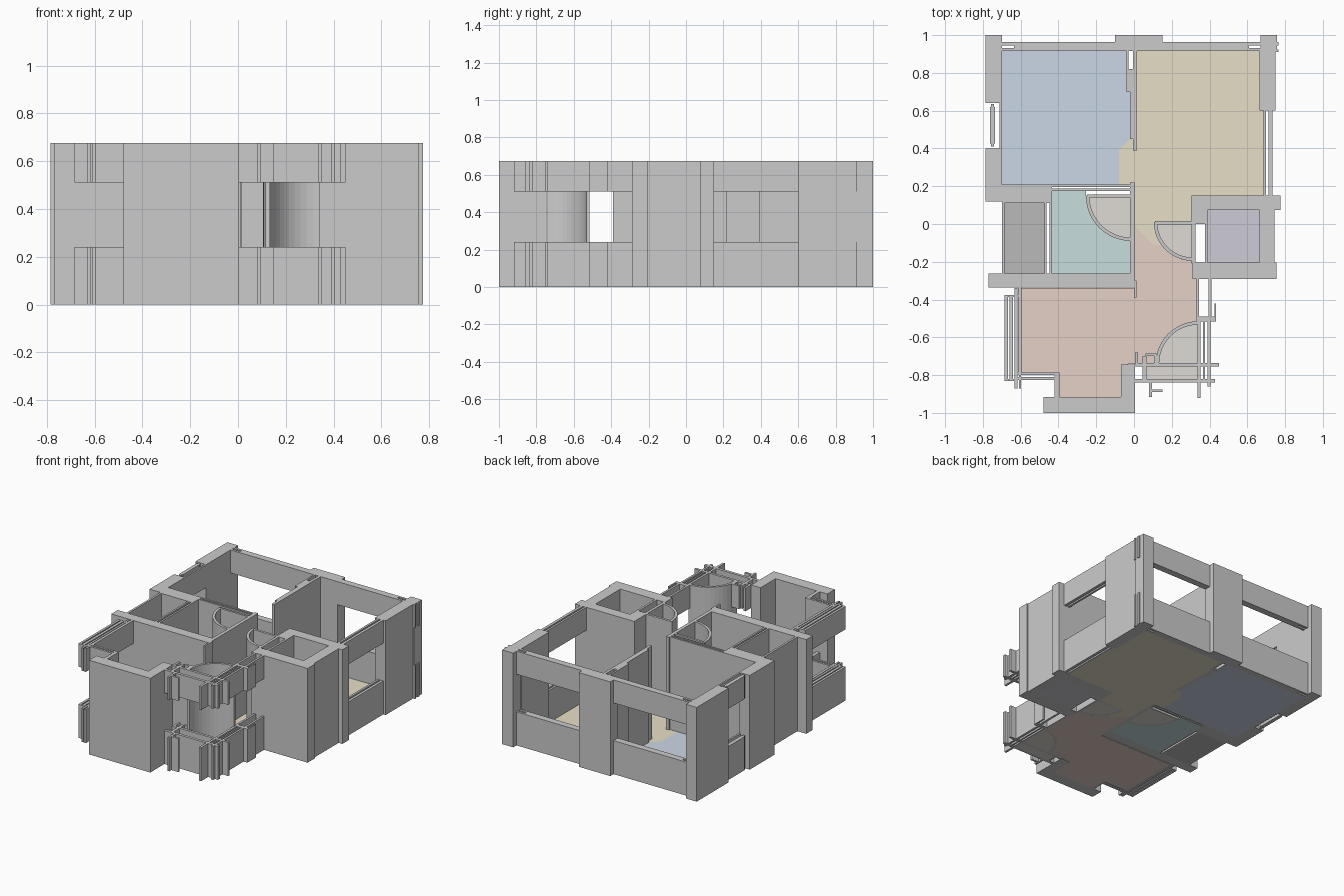
import bpy, bmesh, math

H, SILL, HEAD = 0.675, 0.24, 0.51
FULL = [(0, H)]
OPEN = [(0, SILL), (HEAD, H)]      # sill and header with a gap between


def finish(name, bm, color=None):
    bmesh.ops.recalc_face_normals(bm, faces=bm.faces)
    me = bpy.data.meshes.new(name)
    bm.to_mesh(me)
    bm.free()
    ob = bpy.data.objects.new(name, me)
    bpy.context.collection.objects.link(ob)
    if color:
        mat = bpy.data.materials.new(name + "_colour")
        mat.diffuse_color = (*color, 1)
        me.materials.append(mat)
    return ob


def walls(name, rects, layers):
    """Merge plan rectangles (x0, y0, x1, y1) into one shell and raise it."""
    xs = sorted({v for r in rects for v in (r[0], r[2])})
    ys = sorted({v for r in rects for v in (r[1], r[3])})
    filled = set()
    for i in range(len(xs) - 1):
        for j in range(len(ys) - 1):
            cx, cy = (xs[i] + xs[i + 1]) / 2, (ys[j] + ys[j + 1]) / 2
            if any(a < cx < c and b < cy < d for a, b, c, d in rects):
                filled.add((i, j))
    bm = bmesh.new()
    for z0, z1 in layers:
        made = {}

        def v(i, j, z):
            if (i, j, z) not in made:
                made[i, j, z] = bm.verts.new((xs[i], ys[j], z))
            return made[i, j, z]

        for i, j in filled:
            c = [(i, j), (i + 1, j), (i + 1, j + 1), (i, j + 1)]
            bm.faces.new([v(*p, z1) for p in c])
            bm.faces.new([v(*p, z0) for p in reversed(c)])
            for k, (di, dj) in enumerate(((0, -1), (1, 0), (0, 1), (-1, 0))):
                if (i + di, j + dj) not in filled:
                    p, q = c[k], c[(k + 1) % 4]
                    bm.faces.new([v(*p, z0), v(*q, z0), v(*q, z1), v(*p, z1)])
    bmesh.ops.dissolve_limit(bm, angle_limit=0.01, verts=bm.verts, edges=bm.edges)
    return finish(name, bm)


def prism(name, pts, z1, color=None):
    bm = bmesh.new()
    lo = [bm.verts.new((x, y, 0)) for x, y in pts]
    hi = [bm.verts.new((x, y, z1)) for x, y in pts]
    bm.faces.new(lo[::-1])
    bm.faces.new(hi)
    for k in range(len(pts)):
        n = (k + 1) % len(pts)
        bm.faces.new([lo[k], lo[n], hi[n], hi[k]])
    return finish(name, bm, color)


def arc(c, r, a0, a1, n=12):
    return [(c[0] + r * math.cos(math.radians(a0 + (a1 - a0) * k / n)),
             c[1] + r * math.sin(math.radians(a0 + (a1 - a0) * k / n))) for k in range(n + 1)]


# Full-height walls
walls("north_columns", [
    (-.785, .64, -.70, 1.0), (-.785, .12, -.70, .40), (-.10, .915, .15, 1.0),
    (.665, .60, .75, .915), (.67, .91, .757, 1.0)], FULL)
walls("bedroom_partition", [
    (-.005, .39, .015, .915), (-.04, .70, -.028, .915),
    (-.028, .70, -.005, .82), (-.02, .45, -.005, .70)], FULL)
walls("bathroom_walls", [
    (-.70, .11, -.435, .21), (-.435, .197, -.02, .21), (-.435, .175, -.02, .187),
    (-.02, -.335, .005, .22), (0, -.39, .012, -.30), (-.77, -.335, .005, -.262),
    (-.70, -.27, -.685, .12), (-.475, -.27, -.462, .12), (-.448, -.27, -.435, .12),
    (-.25, .14, -.02, .155)], FULL)
walls("east_shaft_walls", [
    (.31, .075, .775, .15), (.665, -.21, .745, .08), (.31, -.29, .755, -.205),
    (.305, -.21, .325, .15), (.375, -.21, .39, .08), (.32, 0, .38, .08),
    (.11, -.002, .31, .015)], FULL)
walls("southwest_block", [(-.48, -1.0, .005, -.915), (-.07, -1.0, .005, -.745)], FULL)

# Window walls, each a sill and a header
walls("west_window", [
    (-.762, .425, -.735, .62), (-.756, .41, -.741, .635), (-.712, .40, -.70, .64)], OPEN)
walls("north_windows", [
    (-.635, .915, -.10, .963), (-.70, .915, -.635, .932), (-.70, .946, -.635, .963),
    (.15, .915, .61, .963), (.61, .915, .67, .932), (.61, .946, .67, .963),
    (.757, .91, .765, .925), (.757, .946, .765, .963)], OPEN)
walls("east_window", [(.685, .15, .70, .60), (.712, .15, .732, .60)], OPEN)
walls("southwest_window", [
    (-.685, -.83, -.668, -.375), (-.66, -.83, -.64, -.375), (-.632, -.87, -.618, -.34),
    (-.613, -.785, -.595, -.335), (-.685, -.387, -.595, -.375), (-.685, -.83, -.62, -.82),
    (-.632, -.80, -.395, -.785), (-.632, -.825, -.40, -.81), (-.61, -.87, -.597, -.785),
    (-.42, -.915, -.395, -.785)], OPEN)
walls("entrance_frame", [
    (.005, -.755, .45, -.737), (.005, -.84, .43, -.82), (.045, -.84, .065, -.70),
    (.335, -.92, .352, -.50), (.365, -.84, .375, -.50), (.39, -.86, .405, -.50),
    (.33, -.50, .345, -.29), (.395, -.50, .41, -.29), (.33, -.515, .435, -.49),
    (.425, -.50, .435, -.42), (.005, -.74, .02, -.68), (.08, -.915, .095, -.84),
    (.09, -.89, .15, -.875), (.06, -.70, .12, -.685), (.105, -.74, .12, -.685)], OPEN)

# Door swings: a curved wall and the floor sector inside it
doors = {"bathroom": ((-.015, .15), .24, 180, 270),
         "hall": ((.31, .01), .205, 180, 270),
         "entrance": ((.34, -.74), .225, 90, 180)}
tan = (.74, .71, .66)
for name, (c, r, a0, a1) in doors.items():
    prism(name + "_door_swing", arc(c, r, a0, a1) + arc(c, r - .018, a1, a0), H)
    prism(name + "_door_floor", [c] + arc(c, r - .018, a0, a1), .01, tan)

# Room floors
F = .01
prism("blue_room_floor", [
    (-.70, .915), (-.70, .21), (-.08, .21), (-.08, .39), (-.02, .45), (-.02, .70),
    (-.04, .70), (-.04, .915)], F, (.60, .68, .79))
prism("yellow_room_floor", [
    (0, .915), (0, .46), (-.02, .45), (-.08, .39), (-.08, .21), (.005, .21), (.005, -.01),
    (.10, -.11)] + arc((.31, .01), .205, 215, 180, 5) + [
    (.31, .01), (.31, .15), (.685, .15), (.685, .60), (.665, .60), (.665, .915)],
    F, (.80, .74, .57))
prism("hall_floor", [(.005, -.34), (.005, -.01), (.10, -.11)]
      + arc((.31, .01), .205, 215, 270, 7)
      + [(.33, -.29), (.33, -.50)] + arc((.34, -.74), .225, 90, 180)
      + [(.005, -.74), (-.07, -.745), (-.07, -.915), (-.395, -.915), (-.395, -.785),
         (-.595, -.785), (-.595, -.34)], F, (.79, .64, .57))
prism("bathroom_floor", [(-.435, .175), (-.435, -.265), (-.02, -.265)]
      + arc((-.015, .15), .24, 270, 180) + [(-.255, .175)], F, (.57, .73, .72))


def floor_rect(name, x0, y0, x1, y1, color):
    prism(name, [(x0, y0), (x1, y0), (x1, y1), (x0, y1)], F, color)


floor_rect("west_shaft_floor", -.685, -.262, -.475, .11, (.50, .49, .49))
floor_rect("east_shaft_floor", .39, -.205, .665, .075, (.61, .60, .66))
floor_rect("porch_floor", .065, -.82, .335, -.755, tan)
